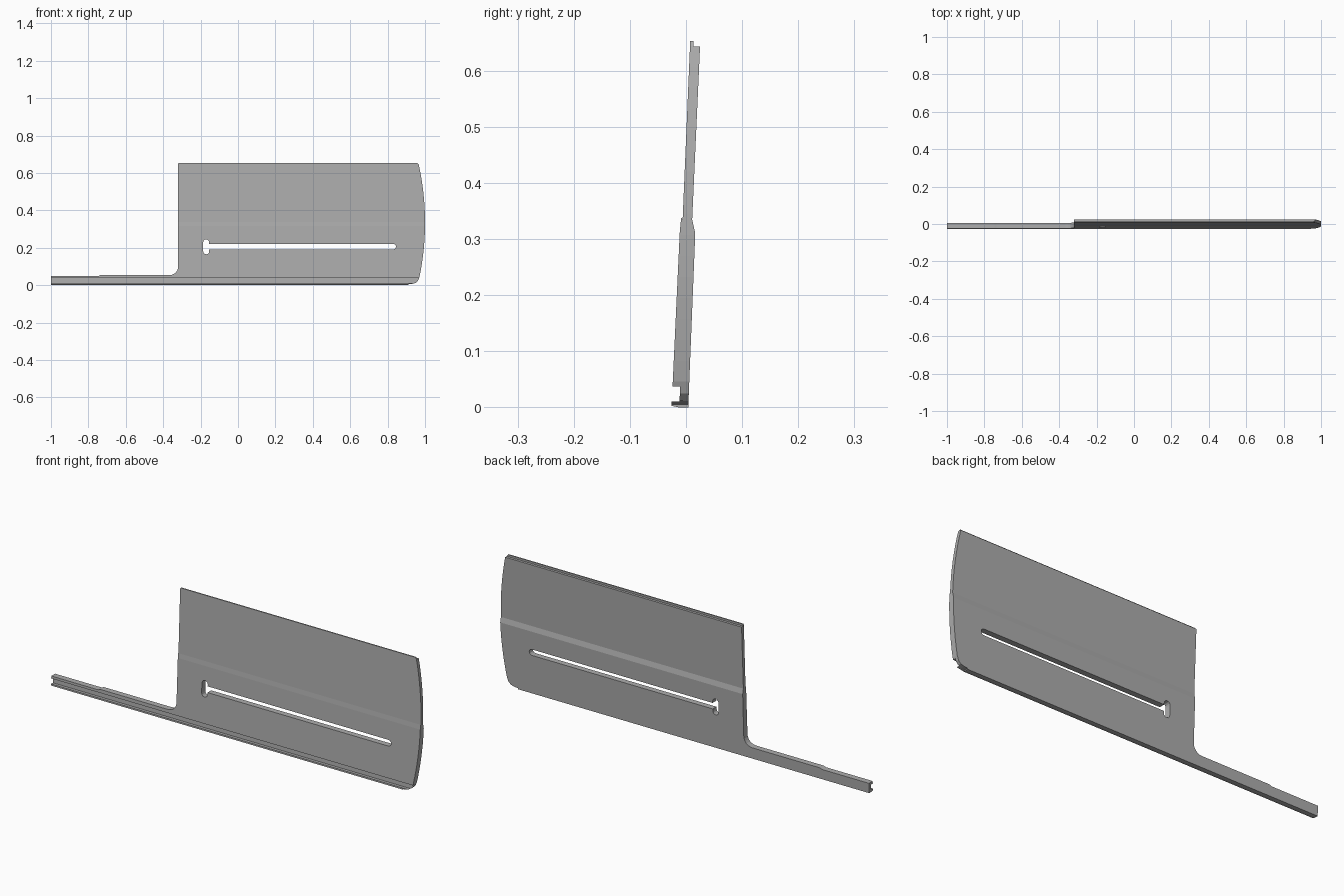
import bpy, bmesh, math
from mathutils import Vector

cube = bpy.data.objects.get("Cube")
if cube:
    bpy.data.objects.remove(cube, do_unlink=True)

grey = bpy.data.materials.new("plain grey")
grey.use_nodes = True
colour = (0.42, 0.42, 0.42, 1)
grey.diffuse_color = colour
grey.node_tree.nodes["Principled BSDF"].inputs["Base Color"].default_value = colour


def prism(name, points, offset):
    """Extrude a closed outline by an offset vector."""
    bm = bmesh.new()
    face = bm.faces.new([bm.verts.new(p) for p in points])
    out = bmesh.ops.extrude_face_region(bm, geom=[face])
    moved = [v for v in out["geom"] if isinstance(v, bmesh.types.BMVert)]
    bmesh.ops.translate(bm, verts=moved, vec=Vector(offset))
    bmesh.ops.recalc_face_normals(bm, faces=bm.faces)
    mesh = bpy.data.meshes.new(name)
    bm.to_mesh(mesh)
    bm.free()
    mesh.materials.append(grey)
    obj = bpy.data.objects.new(name, mesh)
    bpy.context.collection.objects.link(obj)
    return obj


def arc(cx, cz, r, start, end, steps=6):
    """Points on a circle, angles in degrees."""
    angles = [math.radians(start + (end - start) * i / steps) for i in range(steps + 1)]
    return [(cx + r * math.cos(a), cz + r * math.sin(a)) for a in angles]


def plate_cutter(name, outline):
    """Front-view outline running right through the board."""
    return prism(name, [(x, -0.1, z) for x, z in outline], (0, 0.2, 0))


def cut(obj, cutter, operation):
    cutter.hide_render = True
    mod = obj.modifiers.new(cutter.name, "BOOLEAN")
    mod.operation = operation
    mod.solver = "EXACT"
    mod.object = cutter
    bpy.context.view_layer.objects.active = obj
    bpy.ops.object.modifier_apply(modifier=mod.name)
    bpy.data.objects.remove(cutter, do_unlink=True)


# Lapped board section: bottom lip and groove, middle step, top tongue
section = [
    (0.004, 0), (0.0165, 0.31), (0.011, 0.335), (0.025, 0.643),
    (0.013, 0.643), (0.0135, 0.653), (0.0075, 0.653), (-0.006, 0.335),
    (-0.0085, 0.338), (-0.011, 0.315), (-0.024, 0.037), (-0.0105, 0.037),
    (-0.0115, 0.011), (-0.026, 0.011), (-0.026, 0.003), (-0.012, 0),
]
board = prism("siding_board", [(-1, y, z) for y, z in section], (2, 0, 0))

# Front outline: narrow strip, inside corner, bowed right end
bow_radius = 1.45
outline = [(-1.1, -0.1), (-1.1, 0.049), (-0.745, 0.049), (-0.735, 0.054)]
outline += arc(-0.365, 0.099, 0.045, 270, 360)
outline += [(-0.32, 0.648), (-0.315, 0.66), (0.955, 0.66)]
outline += arc(1 - bow_radius, 0.335, bow_radius, 12.3, -11.5, 16)
outline += [(0.963, 0.025), (0.95, 0.012), (0.93, 0.007), (0.912, 0.005), (0.905, -0.1)]
cut(board, plate_cutter("outline_cutter", outline), "INTERSECT")

# Long slot joined to a short upright keyhole
slot = arc(0.83, 0.206, 0.015, -90, 90) + [(-0.17, 0.221), (-0.17, 0.191)]
keyhole = arc(-0.17, 0.229, 0.016, 0, 180) + arc(-0.17, 0.181, 0.016, 180, 360)
cut(board, plate_cutter("slot_cutter", slot), "DIFFERENCE")
cut(board, plate_cutter("keyhole_cutter", keyhole), "DIFFERENCE")
